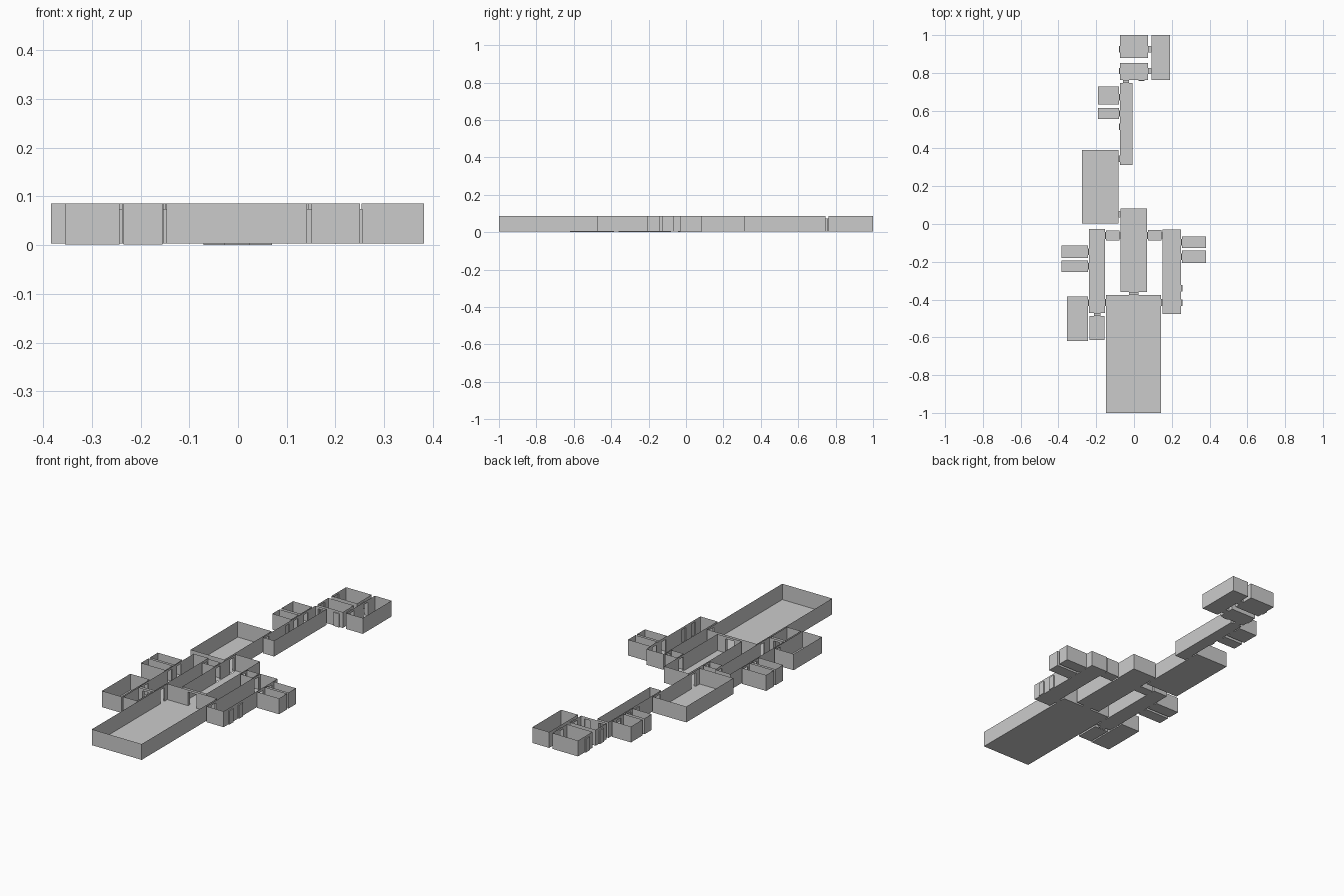
import bpy, bmesh

if "Cube" in bpy.data.objects:
    bpy.data.objects.remove(bpy.data.objects["Cube"])

TOP, FLOOR, LINTEL = 0.086, 0.003, 0.074

# room footprints: x0, y0, x1, y1
rooms = {
    "north_room": (-.074, .88, .074, 1.0),
    "northeast_room": (.093, .762, .19, 1.0),
    "lobby_room": (-.074, .762, .074, .853),
    "north_corridor": (-.074, .312, -.009, .746),
    "small_room_a": (-.19, .632, -.08, .727),
    "small_room_b": (-.19, .556, -.08, .615),
    "side_hall": (-.276, .002, -.081, .392),
    "central_hall": (-.071, -.36, .07, .082),
    "left_link": (-.149, -.087, -.077, -.035),
    "right_link": (.075, -.087, .145, -.033),
    "left_corridor": (-.238, -.471, -.153, -.027),
    "right_corridor": (.151, -.476, .25, -.03),
    "east_room_a": (.254, -.127, .382, -.066),
    "east_room_b": (.254, -.206, .382, -.141),
    "west_room_a": (-.384, -.18, -.243, -.115),
    "west_room_b": (-.384, -.255, -.243, -.194),
    "southwest_room": (-.355, -.619, -.243, -.384),
    "closet_room": (-.235, -.615, -.155, -.487),
    "main_hall": (-.147, -1.0, .142, -.375),
}
base = {"central_hall": 0.0, "southwest_room": 0.001, "closet_room": 0.001}

# doorways: room, side, centre along wall, width, neighbour (None = blind door)
doorways = [
    ("north_room", "E", .925, .034, "northeast_room"),
    ("north_room", "W", .925, .034, None),
    ("lobby_room", "E", .81, .034, "northeast_room"),
    ("lobby_room", "W", .81, .034, None),
    ("lobby_room", "S", .04, .032, None),
    ("north_corridor", "N", -.042, .032, "lobby_room"),
    ("north_corridor", "W", .67, .034, "small_room_a"),
    ("north_corridor", "W", .585, .034, "small_room_b"),
    ("north_corridor", "W", .515, .034, None),
    ("north_corridor", "W", .345, .034, "side_hall"),
    ("central_hall", "W", .052, .036, "side_hall"),
    ("central_hall", "W", -.061, .036, "left_link"),
    ("central_hall", "E", -.061, .036, "right_link"),
    ("left_link", "W", -.061, .036, "left_corridor"),
    ("right_link", "E", -.061, .036, "right_corridor"),
    ("central_hall", "S", -.002, .05, "main_hall"),
    ("main_hall", "W", -.415, .036, "left_corridor"),
    ("main_hall", "E", -.415, .036, "right_corridor"),
    ("right_corridor", "E", -.097, .034, "east_room_a"),
    ("right_corridor", "E", -.173, .034, "east_room_b"),
    ("right_corridor", "E", -.34, .034, None),
    ("right_corridor", "E", -.418, .034, None),
    ("left_corridor", "W", -.148, .034, "west_room_a"),
    ("left_corridor", "W", -.224, .034, "west_room_b"),
    ("left_corridor", "W", -.418, .034, "southwest_room"),
    ("left_corridor", "S", -.195, .036, "closet_room"),
]
OPPOSITE = {"N": "S", "S": "N", "E": "W", "W": "E"}


def wall_pos(room, side):
    x0, y0, x1, y1 = rooms[room]
    return {"W": x0, "S": y0, "E": x1, "N": y1}[side]


def quad(bm, pts):
    bm.faces.new([bm.verts.new(p) for p in pts])


def panel(bm, side, pos, a, b, z0, z1):
    """Vertical rectangle on one wall line, from a to b along it."""
    if side in "EW":
        quad(bm, [(pos, a, z0), (pos, b, z0), (pos, b, z1), (pos, a, z1)])
    else:
        quad(bm, [(a, pos, z0), (b, pos, z0), (b, pos, z1), (a, pos, z1)])


def slab(bm, x0, y0, x1, y1, z):
    quad(bm, [(x0, y0, z), (x1, y0, z), (x1, y1, z), (x0, y1, z)])


def finish(bm, name):
    bmesh.ops.remove_doubles(bm, verts=bm.verts, dist=1e-5)
    me = bpy.data.meshes.new(name)
    bm.to_mesh(me)
    bm.free()
    bpy.context.collection.objects.link(bpy.data.objects.new(name, me))


# openings per room wall
openings = {}
for room, side, c, w, other in doorways:
    openings.setdefault((room, side), []).append((c - w / 2, c + w / 2))
    if other:
        openings.setdefault((other, OPPOSITE[side]), []).append((c - w / 2, c + w / 2))

# rooms: floor plus four open-topped walls with door holes
for name, (x0, y0, x1, y1) in rooms.items():
    bm = bmesh.new()
    z = base.get(name, FLOOR)
    slab(bm, x0, y0, x1, y1, z)
    for side in "NSEW":
        pos = wall_pos(name, side)
        start, end = (y0, y1) if side in "EW" else (x0, x1)
        for a, b in sorted(openings.get((name, side), [])):
            panel(bm, side, pos, start, a, z, TOP)
            panel(bm, side, pos, a, b, LINTEL, TOP)
            start = b
        panel(bm, side, pos, start, end, z, TOP)
    finish(bm, name)

# doorways: threshold, lintel underside and two jambs; blind ones get a back panel
for room, side, c, w, other in doorways:
    bm = bmesh.new()
    p = wall_pos(room, side)
    q = wall_pos(other, OPPOSITE[side]) if other else p + (.006 if side in "NE" else -.006)
    lo, hi, a, b = min(p, q), max(p, q), c - w / 2, c + w / 2
    box = (lo, a, hi, b) if side in "EW" else (a, lo, b, hi)
    slab(bm, *box, FLOOR)
    slab(bm, *box, LINTEL)
    cross = "N" if side in "EW" else "E"
    for jamb in (a, b):
        panel(bm, cross, jamb, lo, hi, FLOOR, LINTEL)
    if not other:
        panel(bm, side, q, a, b, FLOOR, LINTEL)
    finish(bm, "doorway")
